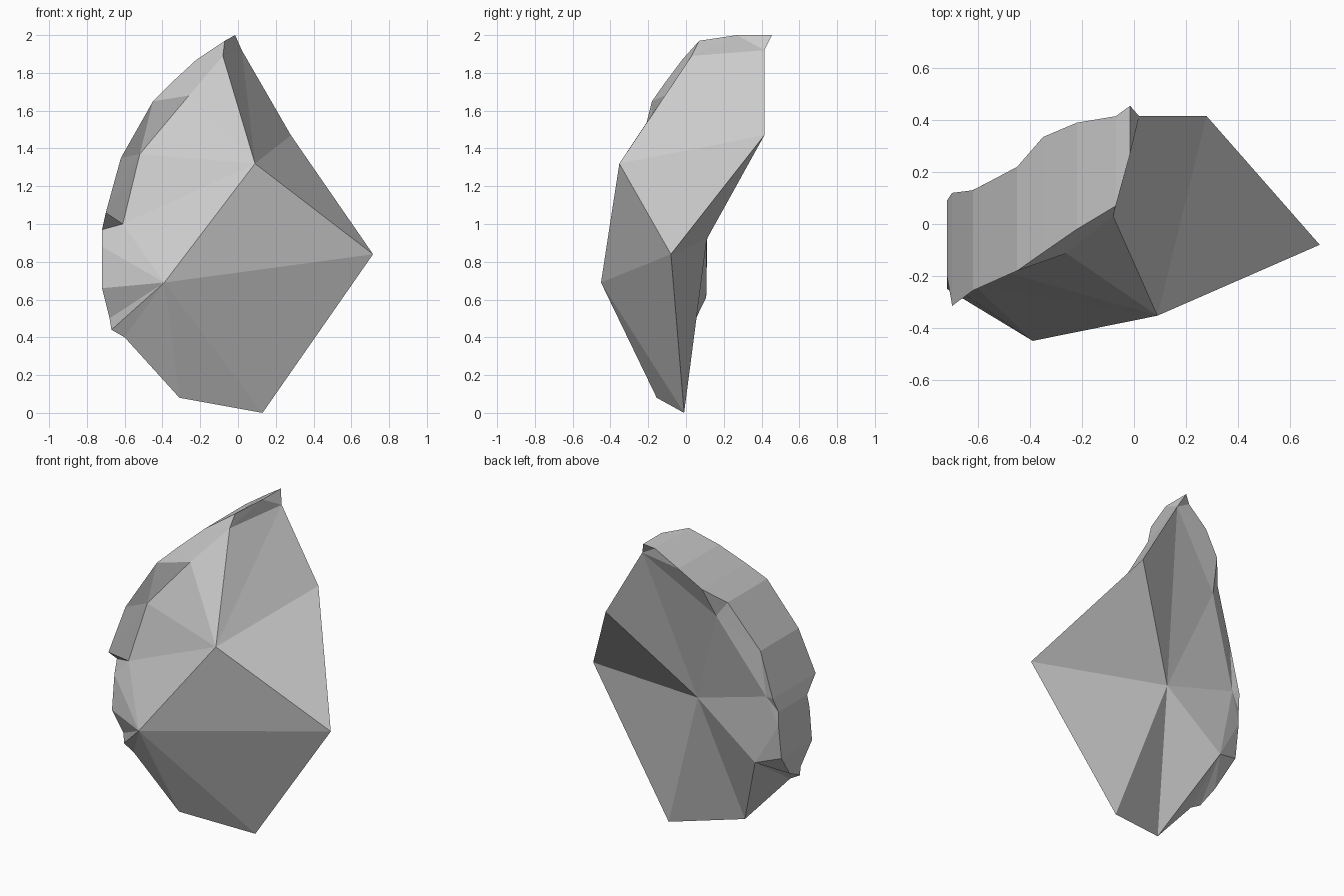
import bpy, bmesh

if "Cube" in bpy.data.objects:
    bpy.data.objects.remove(bpy.data.objects["Cube"])

bm = bmesh.new()

# Main corners of the broken shard
corners = dict(
    tip=(0.715, -0.08, 0.84), foot=(0.13, -0.01, 0.0), heel=(-0.31, -0.155, 0.08),
    belly=(-0.39, -0.45, 0.69), chest=(0.09, -0.353, 1.32), shoulder=(0.28, 0.415, 1.47),
    crown=(0.02, 0.415, 1.92), back=(-0.16, 0.11, 0.92),
    # front notches along the rim
    n1=(-0.08, 0.03, 1.89), n2=(-0.26, -0.113, 1.68), n3=(-0.52, -0.177, 1.37),
    n4=(-0.61, -0.24, 1.0), n5=(-0.60, -0.20, 0.40),
    # inner corners on the back
    k1=(-0.39, 0.25, 1.56), k2=(-0.65, 0.115, 1.06), k3=(-0.565, 0.107, 0.61),
    end=(-0.67, -0.20, 0.44))

# Outer rim stations: x, z, front y, back y
rim = [(-0.015, 2.0, 0.27, 0.455), (-0.07, 1.97, 0.07, 0.415), (-0.22, 1.87, -0.02, 0.39),
       (-0.35, 1.75, -0.11, 0.335), (-0.45, 1.65, -0.18, 0.22), (-0.62, 1.35, -0.256, 0.13),
       (-0.70, 1.06, -0.315, 0.12), (-0.72, 0.97, -0.20, 0.09), (-0.72, 0.88, -0.225, 0.09),
       (-0.72, 0.66, -0.25, 0.06), (-0.68, 0.50, -0.19, -0.08)]
for i, (x, z, yf, yb) in enumerate(rim):
    corners[f"f{i}"] = (x, yf, z)
    corners[f"b{i}"] = (x, yb, z)
v = {name: bm.verts.new(co) for name, co in corners.items()}


def fan(hub, ring):
    """Triangles from one hub corner to each pair along the ring."""
    names = ring.split()
    for a, b in zip(names, names[1:]):
        bm.faces.new((v[hub], v[a], v[b]))


# Large front facets
fan("chest", "belly tip shoulder crown n1 n2 n3 n4 belly")
fan("belly", "n4 f8 f9 f10 end n5 heel foot tip")
# Chipped front edge
fan("n1", "crown f0 f1 f2 n2")
fan("n2", "f2 f3 f4 n3")
fan("n3", "f4 f5 f6 n4")
fan("n4", "f6 f7 f8")
# Large back facets
fan("back", "tip shoulder crown k1 k2 k3 heel foot tip")
# Back lip
fan("crown", "f0 b0 b1 b2 b3 k1")
fan("k1", "b3 b4 b5 k2")
fan("k2", "b5 b6 b7 b8 k3")
fan("k3", "b8 b9 b10 end n5 heel")
# Outer curved band
for i in range(len(rim) - 1):
    bm.faces.new([v[n] for n in (f"f{i}", f"b{i}", f"b{i+1}", f"f{i+1}")])
fan("end", "f10 b10")

bmesh.ops.recalc_face_normals(bm, faces=bm.faces)
mesh = bpy.data.meshes.new("rock_shard")
bm.to_mesh(mesh)
bm.free()
bpy.context.collection.objects.link(bpy.data.objects.new("rock_shard", mesh))
